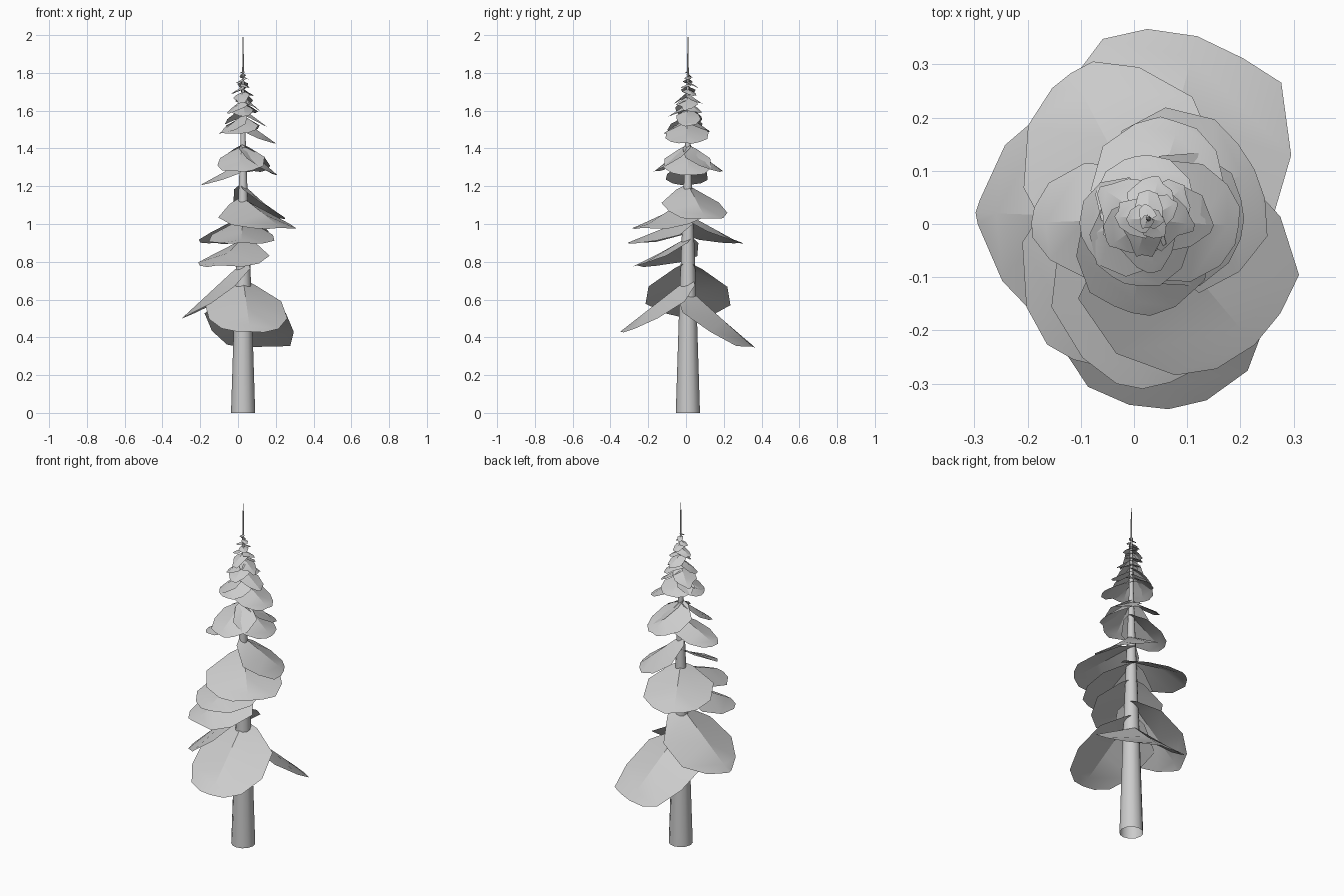
import bpy, bmesh, math, random
from mathutils import Vector

cube = bpy.data.objects.get("Cube")
if cube:
    bpy.data.objects.remove(cube)
random.seed(4)
AXIS = Vector((0.027, 0.01, 0))

grey = bpy.data.materials.new("plain grey")
grey.use_nodes = True
COLOUR = (0.6, 0.6, 0.6, 1)
grey.diffuse_color = COLOUR
grey.node_tree.nodes["Principled BSDF"].inputs["Base Color"].default_value = COLOUR


def finish(name, bm, angle):
    mesh = bpy.data.meshes.new(name)
    bm.to_mesh(mesh)
    bm.free()
    mesh.materials.append(grey)
    obj = bpy.data.objects.new(name, mesh)
    bpy.context.collection.objects.link(obj)
    bpy.ops.object.select_all(action='DESELECT')
    obj.select_set(True)
    bpy.context.view_layer.objects.active = obj
    bpy.ops.object.shade_smooth_by_angle(angle=math.radians(angle))


# Trunk: tapered open tube ending in a thin spike
def trunk():
    bm = bmesh.new()
    sides = 12
    rings = []
    for z, r in [(0, .064), (.6, .045), (1, .03), (1.4, .015), (1.8, .005), (1.99, .002)]:
        rings.append([bm.verts.new(AXIS + Vector((r * math.cos(a), r * math.sin(a), z)))
                      for a in (math.tau * i / sides for i in range(sides))])
    for low, high in zip(rings, rings[1:]):
        for i in range(sides):
            j = (i + 1) % sides
            bm.faces.new((low[i], low[j], high[j], high[i]))
    finish("trunk", bm, 40)


# Bough: a shield-shaped drooping sheet, creased along its spine
def bough(name, azimuth, top, tip, length, half_width, blunt=.25, jitter=.05):
    bm = bmesh.new()
    a = math.radians(azimuth)
    out = Vector((math.cos(a), math.sin(a), 0))
    across = Vector((-out.y, out.x, 0))
    outline = [(-.08, .33), (.13, .97), (.55, 1), (.88, .5 + .6 * blunt), (1, blunt)]
    rows = []
    for u, v in outline:
        row = []
        for side in (-1, 0, 1):
            uu = u - abs(side) * random.uniform(0, jitter)
            w = v * half_width * side * (1 + random.uniform(-jitter, jitter))
            fold = .5 * abs(w) * (1 - .7 * max(u, 0))
            z = top - (top - tip) * max(uu, 0) - fold
            row.append(bm.verts.new(AXIS + out * uu * length + across * w + Vector((0, 0, z))))
        rows.append(row)
    for near, far in zip(rows, rows[1:]):
        for i in range(2):
            bm.faces.new((near[i], far[i], far[i + 1], near[i + 1]))
    finish(name, bm, 20)


trunk()

# Large boughs: azimuth, spine height, tip height, length, half width, bluntness
BOUGHS = [
    (-84, .71, .43, .36, .21, .36), (75, .66, .35, .355, .23, .42),
    (178, .80, .50, .325, .22, .1),
    (-118, .93, .78, .30, .19, .3), (-92, 1.03, .90, .32, .17, .3),
    (-50, 1.14, .98, .31, .2, .4),
    (118, 1.05, .90, .31, .18, .25), (25, 1.21, 1.03, .22, .17, .35),
    (-100, 1.42, 1.28, .18, .12, .3), (182, 1.33, 1.21, .22, .11, .25),
    (0, 1.42, 1.26, .18, .125, .3), (72, 1.42, 1.28, .19, .12, .3),
    (-5, 1.55, 1.43, .17, .115, .3), (-110, 1.57, 1.48, .13, .09, .3),
    (100, 1.57, 1.49, .12, .09, .3), (195, 1.58, 1.48, .13, .09, .3),
]
for n, spec in enumerate(BOUGHS):
    bough(f"bough_{n + 1}", *spec)

# Small boughs: shrinking and spiralling up to the spike
SMALL = 16
for n in range(SMALL):
    t = n / (SMALL - 1)
    length = (.09 * (1 - t) + .022) * random.uniform(.8, 1.2)
    z = 1.61 + .2 * t
    bough(f"small_bough_{n + 1}", n * 137 + random.uniform(-30, 30),
          z, z - random.uniform(.5, .9) * length, length, .55 * length, .25, .22)
